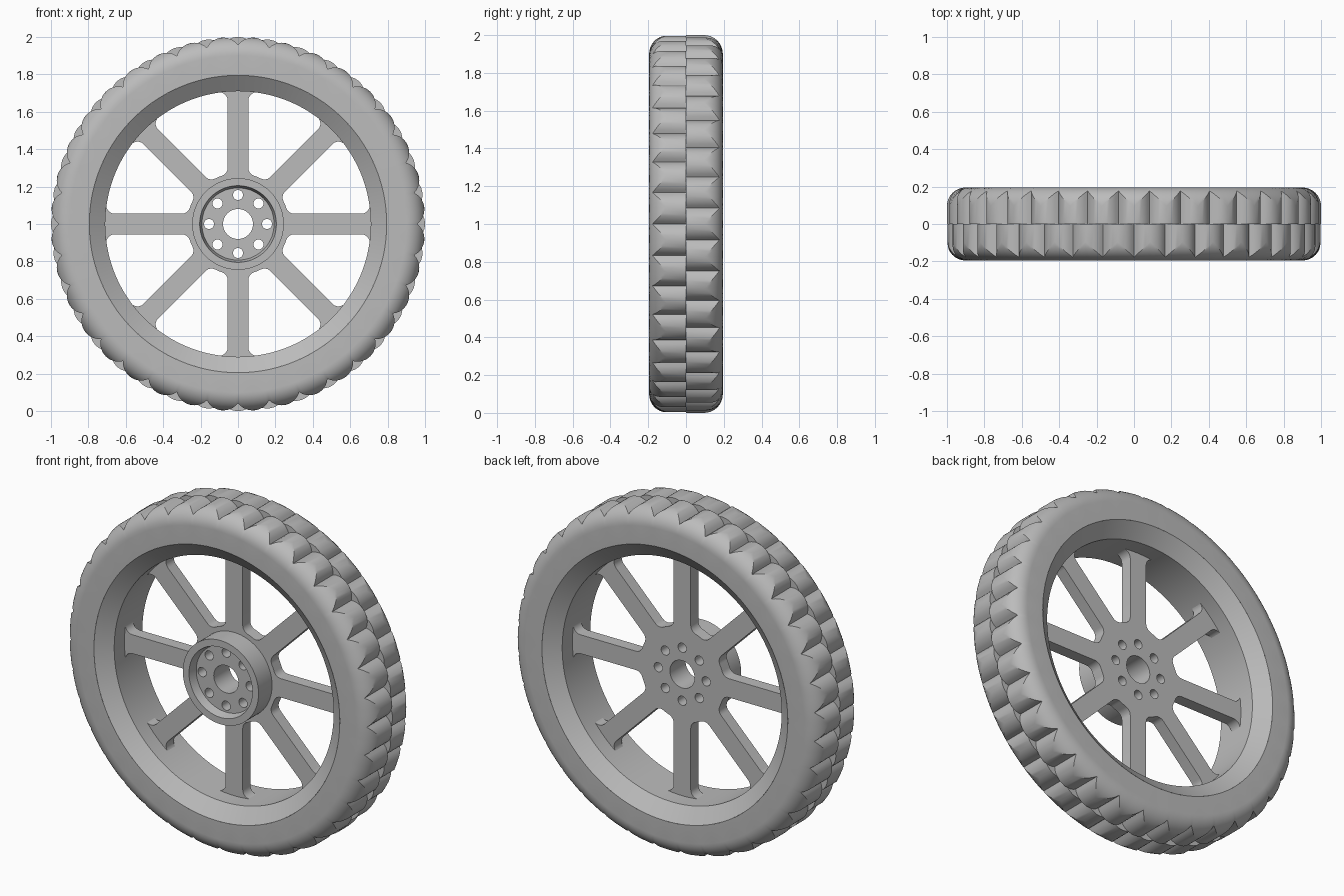
import bpy, math
from mathutils import Vector

if "Cube" in bpy.data.objects:
    bpy.data.objects.remove(bpy.data.objects["Cube"])

grey = bpy.data.materials.new("plain_grey")
grey.diffuse_color = (0.5, 0.5, 0.5, 1)
grey.use_nodes = True
grey.node_tree.nodes["Principled BSDF"].inputs["Base Color"].default_value = grey.diffuse_color
CENTRE_Z = 1.0


def finish(ob, angle=30):
    ob.data.materials.clear()
    ob.data.materials.append(grey)
    bpy.ops.object.select_all(action='DESELECT')
    ob.select_set(True)
    bpy.context.view_layer.objects.active = ob
    bpy.ops.object.shade_smooth_by_angle(angle=math.radians(angle))


def sweep(name, profile_at, steps, flip=False, closed=False):
    """Revolve a (radius, y) profile, which may vary with angle, about the y axis."""
    verts, faces = [], []
    for i in range(steps):
        a = math.tau * i / steps
        prof = profile_at(a)
        n = len(prof)
        verts += [(r * math.cos(a), y, CENTRE_Z + r * math.sin(a)) for r, y in prof]
    for i in range(steps):
        j = (i + 1) % steps
        for k in range(n if closed else n - 1):
            m = (k + 1) % n
            f = (i * n + k, i * n + m, j * n + m, j * n + k)
            faces.append(f[::-1] if flip else f)
    me = bpy.data.meshes.new(name)
    me.from_pydata(verts, [], faces)
    ob = bpy.data.objects.new(name, me)
    bpy.context.collection.objects.link(ob)
    finish(ob)


def circle(r, n, cx=0, cy=0):
    return [(cx + r * math.cos(math.tau * i / n), cy + r * math.sin(math.tau * i / n)) for i in range(n)]


def plate(name, loops, y0, y1):
    """Extrude a filled outline with holes from y0 to y1."""
    cu = bpy.data.curves.new(name, 'CURVE')
    cu.dimensions, cu.fill_mode, cu.extrude = '2D', 'BOTH', (y1 - y0) / 2
    for pts in loops:
        sp = cu.splines.new('POLY')
        sp.points.add(len(pts) - 1)
        for p, (x, y) in zip(sp.points, pts):
            p.co = (x, y, 0, 1)
        sp.use_cyclic_u = True
    ob = bpy.data.objects.new(name, cu)
    ob.location = (0, (y0 + y1) / 2, CENTRE_Z)
    ob.rotation_euler.x = math.pi / 2
    bpy.context.collection.objects.link(ob)
    bpy.ops.object.select_all(action='DESELECT')
    ob.select_set(True)
    bpy.context.view_layer.objects.active = ob
    bpy.ops.object.convert(target='MESH')
    finish(bpy.context.view_layer.objects.active)


# Tyre: two halves of rounded lugs, staggered by half a lug
LUGS, VALLEY, CORNER, HALF = 36, 0.957, 0.1, 0.195
pitch = math.tau / LUGS
chord = VALLEY * math.sin(pitch / 2)
sag = 1 - VALLEY * math.cos(pitch / 2)
rho = (chord ** 2 + sag ** 2) / (2 * sag)


def tyre_half(side, shift):
    def profile(a):
        t = (a - shift + pitch / 2) % pitch - pitch / 2
        d = 1 - rho
        g = d * math.cos(t) + math.sqrt(rho ** 2 - (d * math.sin(t)) ** 2)
        start = math.asin(min(1, (g - (1 - CORNER)) / CORNER))
        pts = [(0.94, 0), (g, 0)]
        for k in range(9):
            b = start * (1 - k / 8)
            pts.append((1 - CORNER + CORNER * math.sin(b), side * (HALF - CORNER + CORNER * math.cos(b))))
        return pts + [(0.795, side * HALF)]
    return profile


sweep("tyre_front", tyre_half(-1, pitch / 2), LUGS * 12)
sweep("tyre_back", tyre_half(1, 0), LUGS * 12, flip=True)

# Rim: straight barrel with a flared cone on each side
rim = [(0.795, -HALF), (0.71, -0.13), (0.71, 0.13), (0.795, HALF)]
sweep("rim", lambda a: rim, 144)


# Spoke plate: eight windows with rounded corners
def window(turn, w=0.055, rim_r=0.712, hub_r=0.272, fr=0.045, fh=0.045, n=6):
    c1 = Vector((math.sqrt((rim_r - fr) ** 2 - (w + fr) ** 2), w + fr))
    c2 = Vector((math.sqrt((hub_r + fh) ** 2 - (w + fh) ** 2), w + fh))
    a1, a2, mid = math.atan2(c1.y, c1.x), math.atan2(c2.y, c2.x), math.pi / 8
    pts = [(rim_r * math.cos(b), rim_r * math.sin(b)) for b in (mid + (a1 - mid) * k / n for k in range(n))]
    for c, f, b0, b1 in ((c1, fr, a1, -math.pi / 2), (c2, fh, -math.pi / 2, a2 - math.pi)):
        for k in range(n + 1):
            b = b0 + (b1 - b0) * k / n
            pts.append((c.x + f * math.cos(b), c.y + f * math.sin(b)))
    pts.append((hub_r * math.cos(mid), hub_r * math.sin(mid)))
    polar = [(math.hypot(x, y), math.atan2(y, x)) for x, y in pts]
    polar += [(r, 2 * mid - b) for r, b in polar[-2:0:-1]]
    return [(r * math.cos(b + turn), r * math.sin(b + turn)) for r, b in polar]


holes = [circle(0.08, 48)] + [
    circle(0.027, 20, 0.155 * math.cos(k * math.pi / 4), 0.155 * math.sin(k * math.pi / 4)) for k in range(8)]
plate("spokes", [circle(0.72, 144)] + [window(k * math.pi / 4) for k in range(8)] + holes, -0.035, 0.035)

# Hub: drilled core inside a raised lip on the front
plate("hub_core", [circle(0.22, 64)] + holes, -0.11, -0.034)
lip = [(0.245, -0.034), (0.245, -0.16), (0.205, -0.16), (0.193, -0.11)]
sweep("hub_lip", lambda a: lip, 72)
